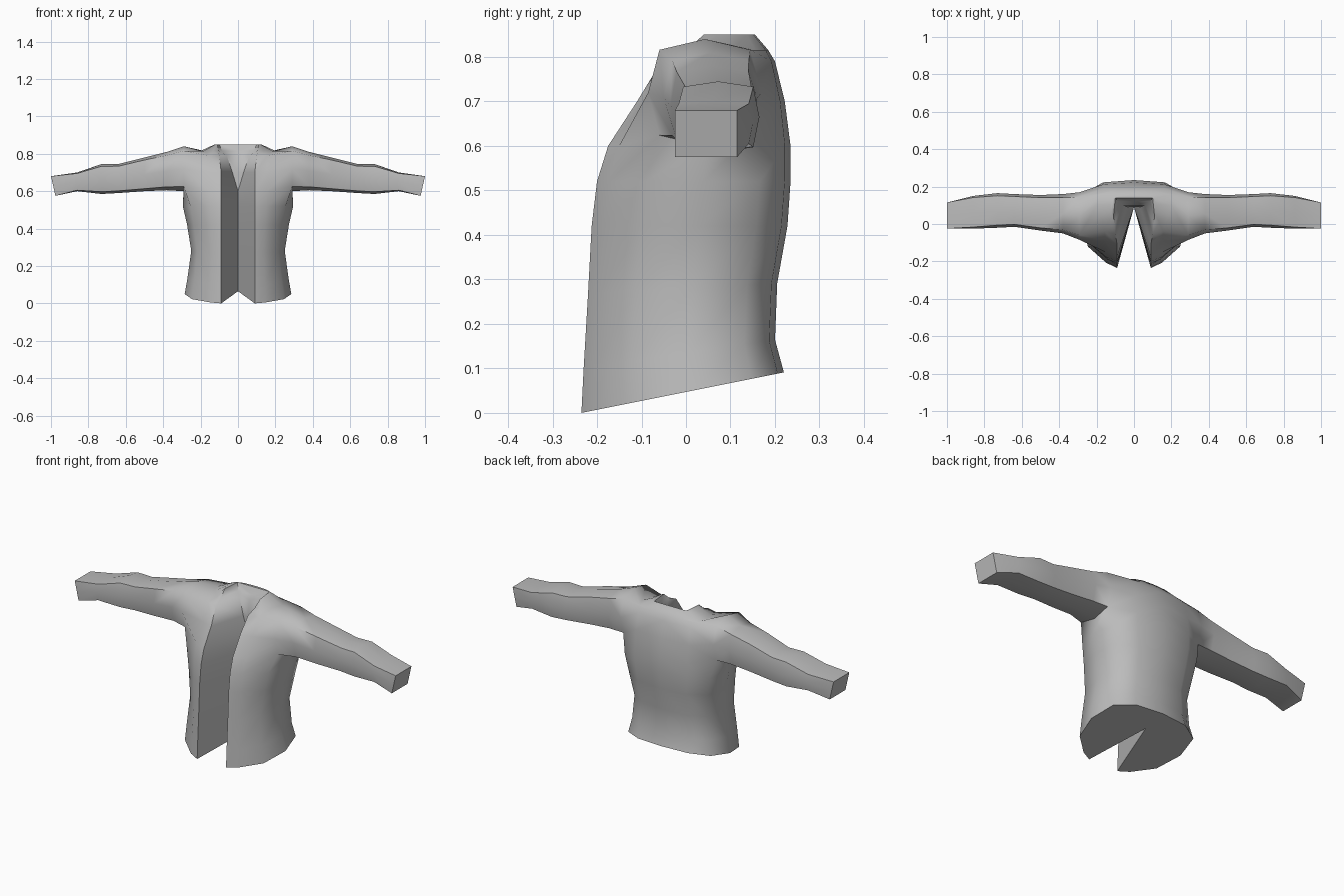
import bpy, bmesh, math

cube = bpy.data.objects.get("Cube")
if cube:
    bpy.data.objects.remove(cube, do_unlink=True)

cloth = bpy.data.materials.new("grey_cloth")
cloth.use_nodes = True
grey = (0.5, 0.5, 0.5, 1)
cloth.diffuse_color = grey
cloth.node_tree.nodes["Principled BSDF"].inputs["Base Color"].default_value = grey

# Torso levels: height, hem slope, front y, back y, half width, opening edge x, lining x, lining y
levels = [
    (0, .2, -.235, .22, .285, .09, 0, .09),
    (.1, .15, -.23, .2, .27, .09, 0, .09),
    (.27, .05, -.22, .205, .25, .09, 0, .09),
    (.42, 0, -.212, .228, .272, .09, 0, .09),
    (.52, 0, -.2, .235, .295, .09, 0, .09),
    (.6, 0, -.175, .235, .3, .09, 0, .09),
    (.7, 0, -.11, .222, .3, .09, .03, .09),
    (.79, 0, -.055, .2, .29, .1, .06, .1),
    (.815, 0, 0, .185, .2, .105, .085, .12),
    (.85, 0, .04, .155, .125, .11, .1, .14),
]
# Sleeve rings: x, front y, back y, bottom z, top z, corner fullness, cuff slant
sleeve = [
    (.29, -.085, .17, .6, .84, .8, 0),
    (.38, -.05, .16, .605, .81, .82, 0),
    (.5, -.035, .155, .6, .78, .85, 0),
    (.64, -.015, .16, .59, .745, .85, 0),
    (.73, -.02, .165, .585, .745, .85, 0),
    (.86, -.025, .15, .6, .7, .9, 0),
    (.988, -.025, .115, .575, .68, 1, .012),
]
ring_order = [(-1, -1), (0, -1), (1, -1), (1, 0), (1, 1), (0, 1), (-1, 1), (-1, 0)]


def section(z, slope, yf, yb, w, edge, xi, yi):
    """Half outline from the lining, round the side, to the middle of the back."""
    pts = [(0, yi), (xi, yi), (edge, yf)]
    for fx, fy in ((.3, .06), (.8, .25), (1, .55)):
        pts.append((edge + fx * (w - edge), yf + fy * (yb - yf)))
    for fx, fy in ((.9, .84), (.55, .97), (0, 1)):
        pts.append((fx * w, yf + fy * (yb - yf)))
    return [(x, y, z + slope * (y - yf)) for x, y in pts]


def sleeve_ring(x, y0, y1, z0, z1, full, slant):
    pts = []
    for a, b in ring_order:
        k = full if a and b else 1
        pts.append((x + slant * b, (y0 + y1 + a * k * (y1 - y0)) / 2,
                    (z0 + z1 + b * k * (z1 - z0)) / 2))
    return pts


bm = bmesh.new()

# Torso half, leaving an armhole in the side
grid = [[bm.verts.new(p) for p in section(*lv)] for lv in levels]
hole_row, hole_col = 6, 5
for r in range(len(grid) - 1):
    for c in range(len(grid[r]) - 1):
        if r in (hole_row - 1, hole_row) and c in (hole_col - 1, hole_col):
            continue
        bm.faces.new((grid[r][c], grid[r][c + 1], grid[r + 1][c + 1], grid[r + 1][c]))
bm.faces.new(reversed(grid[0]))
bm.faces.new(grid[-1])

# Sleeve grown from the armhole
ring = [grid[hole_row + b][hole_col + a] for a, b in ring_order]
for vert, co in zip(ring, sleeve_ring(*sleeve[0])):
    vert.co = co
for row in sleeve[1:]:
    new = [bm.verts.new(p) for p in sleeve_ring(*row)]
    for i in range(len(ring)):
        j = (i + 1) % len(ring)
        bm.faces.new((ring[i], ring[j], new[j], new[i]))
    ring = new
bm.faces.new(ring)
bm.verts.remove(grid[hole_row][hole_col])

# Mirror to the other side and weld the middle
half = bm.verts[:] + bm.edges[:] + bm.faces[:]
copy = bmesh.ops.duplicate(bm, geom=half)["geom"]
for v in copy:
    if isinstance(v, bmesh.types.BMVert):
        v.co.x = -v.co.x
flipped = [f for f in copy if isinstance(f, bmesh.types.BMFace)]
bmesh.ops.reverse_faces(bm, faces=flipped)
bmesh.ops.remove_doubles(bm, verts=bm.verts, dist=.0005)
bmesh.ops.dissolve_degenerate(bm, edges=bm.edges, dist=.0005)
bmesh.ops.recalc_face_normals(bm, faces=bm.faces)

mesh = bpy.data.meshes.new("jacket")
bm.to_mesh(mesh)
bm.free()
mesh.materials.append(cloth)
jacket = bpy.data.objects.new("jacket", mesh)
bpy.context.collection.objects.link(jacket)
bpy.context.view_layer.objects.active = jacket
jacket.select_set(True)
bpy.ops.object.shade_smooth_by_angle(angle=math.radians(60))
